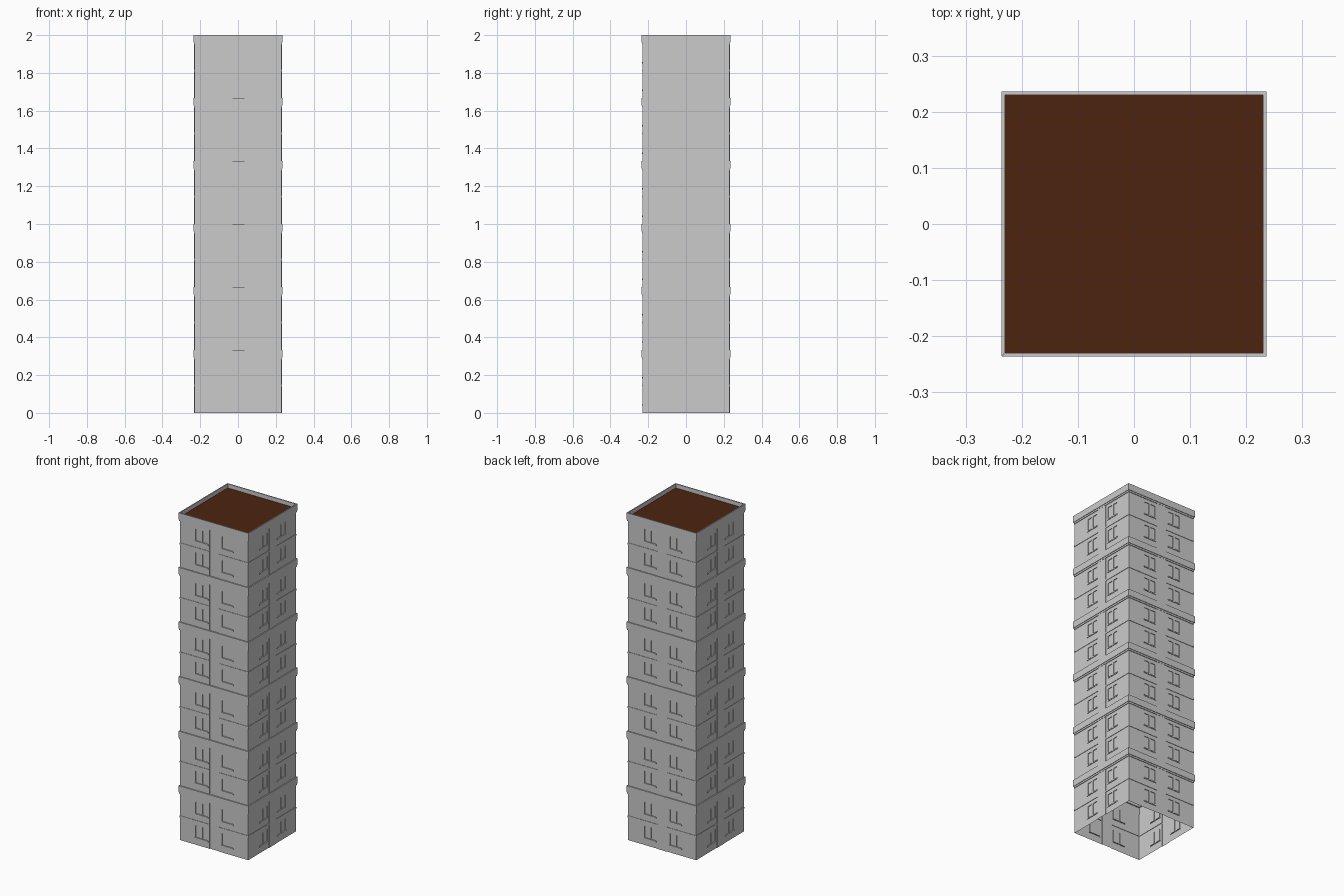
import bpy, bmesh, math
from mathutils import Matrix

if "Cube" in bpy.data.objects:
    bpy.data.objects.remove(bpy.data.objects["Cube"])

W = 0.46          # wall width
H = 2.0           # tower height
MOD = H / 6       # one repeating block = two floors and a cornice
CORNICE = 0.0065


def material(name, rgb):
    m = bpy.data.materials.new(name)
    m.diffuse_color = (*rgb, 1)
    m.use_nodes = True
    m.node_tree.nodes["Principled BSDF"].inputs["Base Color"].default_value = m.diffuse_color
    return m


grey = material("concrete_grey", (0.60, 0.60, 0.60))
brown = material("roof_brown", (0.073, 0.0175, 0.005))


def add_object(name, bm, mat):
    mesh = bpy.data.meshes.new(name)
    bm.to_mesh(mesh)
    bm.free()
    mesh.materials.append(mat)
    ob = bpy.data.objects.new(name, mesh)
    bpy.context.collection.objects.link(ob)
    return ob


def block_reliefs(pilaster, windows):
    """Reliefs of one block: (s0, s1, z0, z1, depth), later ones win."""
    r = [(0, W, 0.140, 0.150, 0.0025),                    # floor ledge
         (0.200, 0.264, 0, MOD, pilaster)]                # vertical strip
    for floor in (0.045, 0.190):
        for s0, s1, panes in windows:
            r.append((s0 - 0.004, s1 + 0.004, floor - 0.007, floor, 0.003))   # sill
            gap = 0.012
            w = (s1 - s0 - gap * (panes - 1)) / panes
            for i in range(panes):
                a = s0 + i * (w + gap)
                r.append((a, a + w, floor, floor + 0.072, -0.004))            # pane
    r += [(0, W, MOD - 0.050, MOD - 0.040, 0.0035),       # cornice step
          (0, W, MOD - 0.040, MOD, CORNICE)]              # cornice band
    return r


def build_wall(name, angle, pilaster, windows):
    reliefs = block_reliefs(pilaster, windows)
    ss = sorted({0, W} | {round(v, 5) for q in reliefs for v in q[:2]})
    zb = sorted({0, round(MOD, 5)} | {round(v, 5) for q in reliefs for v in q[2:4]})
    zs = [k * MOD + z for k in range(6) for z in zb[:-1]] + [H]

    def depth(i, j):
        s = (ss[i] + ss[i + 1]) / 2
        z = ((zs[j] + zs[j + 1]) / 2) % MOD
        d = 0
        for s0, s1, z0, z1, v in reliefs:
            if s0 < s < s1 and z0 < z < z1:
                d = v
        return d

    bm = bmesh.new()

    def quad(*pts):
        vs = []
        for s, d, z in pts:
            # mitre the ends so that neighbouring walls meet at the corner
            x = s - d if s == 0 else s + d if s == W else s
            vs.append(bm.verts.new((x - W / 2, -W / 2 - d, z)))
        bm.faces.new(vs)

    ns, nz = len(ss) - 1, len(zs) - 1
    D = [[depth(i, j) for j in range(nz)] for i in range(ns)]
    for i in range(ns):
        for j in range(nz):
            a, s0, s1, z0, z1 = D[i][j], ss[i], ss[i + 1], zs[j], zs[j + 1]
            quad((s0, a, z0), (s1, a, z0), (s1, a, z1), (s0, a, z1))
            # step to the right-hand cell
            if i + 1 < ns and D[i + 1][j] != a:
                b = D[i + 1][j]
                quad((s1, a, z0), (s1, b, z0), (s1, b, z1), (s1, a, z1))
            # step to the cell above, or the rim on top
            b = D[i][j + 1] if j + 1 < nz else 0
            if b != a:
                quad((s0, a, z1), (s1, a, z1), (s1, b, z1), (s0, b, z1))
    # inner side of the parapet
    quad((0, 0, H), (W, 0, H), (W, 0, H - 0.025), (0, 0, H - 0.025))
    bmesh.ops.remove_doubles(bm, verts=bm.verts, dist=1e-5)
    bmesh.ops.transform(bm, matrix=Matrix.Rotation(angle, 4, "Z"), verts=bm.verts)
    return add_object(name, bm, grey)


# Four walls; the front has a sunken strip and a wide single window
pair = [(0.112, 0.188, 2), (0.284, 0.360, 2)]
front = [(0.104, 0.188, 2), (0.284, 0.356, 1)]
build_wall("front_wall", 0, -0.0025, front)
build_wall("right_wall", math.pi / 2, 0.0025, pair)
build_wall("back_wall", math.pi, 0.0025, pair)
build_wall("left_wall", -math.pi / 2, 0.0025, pair)

# Flat roof sunk behind the parapet
bm = bmesh.new()
bmesh.ops.create_grid(bm, x_segments=1, y_segments=1, size=W / 2,
                      matrix=Matrix.Translation((0, 0, H - 0.025)))
add_object("roof", bm, brown)
